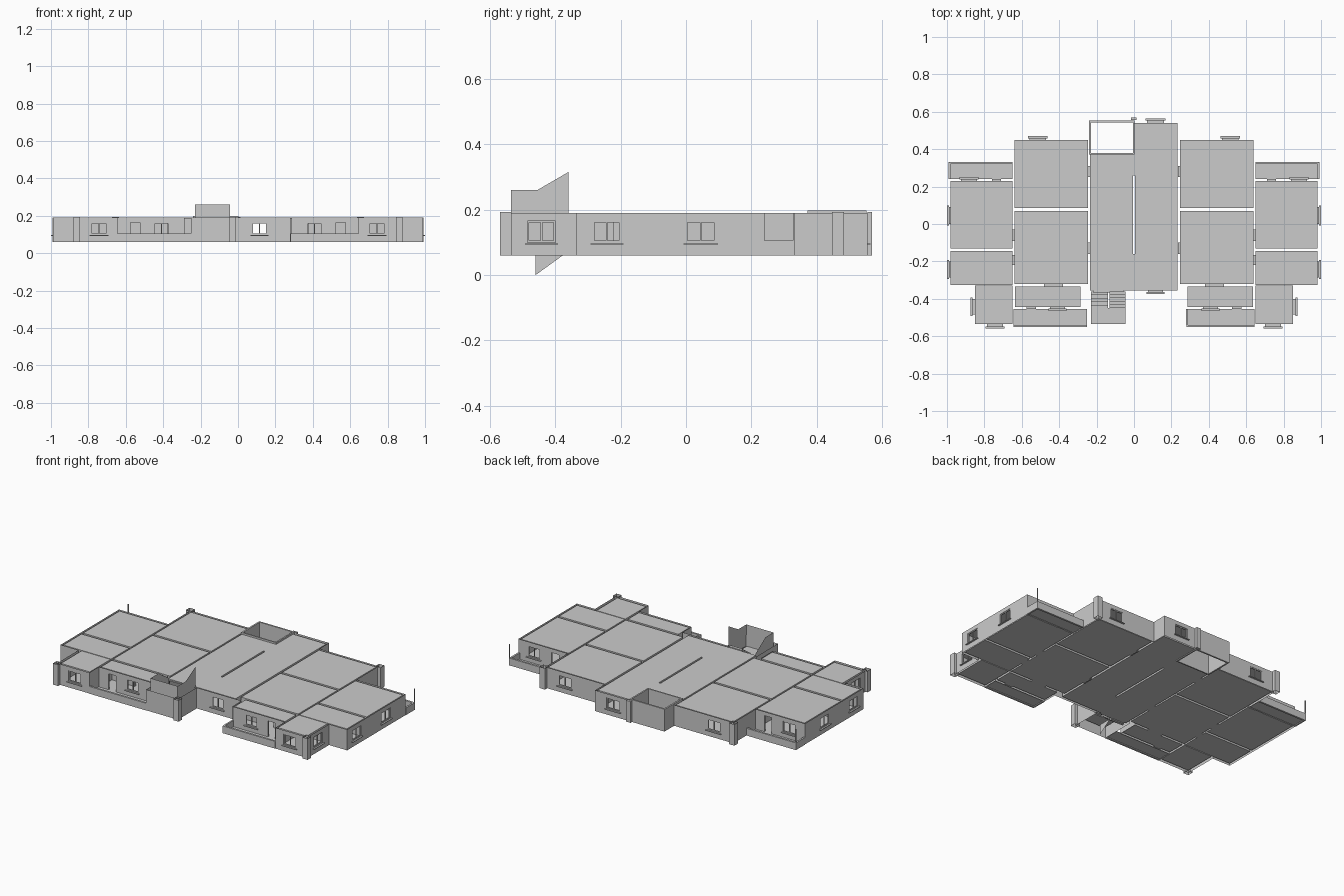
import bpy, bmesh

if "Cube" in bpy.data.objects:
    bpy.data.objects.remove(bpy.data.objects["Cube"])

Z0, FL, CE, TOP = 0.06, 0.065, 0.187, 0.19   # base, floor, roof sheet, wall top
parts = {}


def bm_of(name):
    return parts.setdefault(name, bmesh.new())


def face(name, pts):
    bm = bm_of(name)
    bm.faces.new([bm.verts.new(p) for p in pts])


def box(name, x0, x1, y0, y1, z0, z1):
    bm = bm_of(name)
    v = [bm.verts.new((x, y, z)) for z in (z0, z1)
         for x, y in ((x0, y0), (x1, y0), (x1, y1), (x0, y1))]
    for f in ((3, 2, 1, 0), (4, 5, 6, 7), (0, 1, 5, 4), (1, 2, 6, 5), (2, 3, 7, 6), (3, 0, 4, 7)):
        bm.faces.new([v[i] for i in f])


def sheet(name, r, holes, place):
    """Rectangle (a0,a1,b0,b1) with rectangular holes, mapped to 3D by place."""
    def cuts(lo, hi, k):
        return sorted({lo, hi} | {h[i] for h in holes for i in (k, k + 1) if lo < h[i] < hi})
    A, B = cuts(r[0], r[1], 0), cuts(r[2], r[3], 2)
    for a, a2 in zip(A, A[1:]):
        for b, b2 in zip(B, B[1:]):
            m, n = (a + a2) / 2, (b + b2) / 2
            if not any(h[0] < m < h[1] and h[2] < n < h[3] for h in holes):
                face(name, [place(a, b), place(a2, b), place(a2, b2), place(a, b2)])


openings = []   # (axis, plane, from, to, z0, z1)


def wall(name, axis, c, a0, a1, z0=Z0, z1=TOP):
    a0, a1 = sorted((a0, a1))
    holes = [o[2:] for o in openings if o[0] == axis and abs(o[1] - c) < 0.022
             and o[2] > a0 and o[3] < a1]
    sheet(name, (a0, a1, z0, z1), holes,
          (lambda a, z: (c, a, z)) if axis == 'x' else (lambda a, z: (a, c, z)))


def bar(name, axis, c, d, a0, a1, z0, z1):
    if axis == 'x':
        box(name, c - d, c + d, a0, a1, z0, z1)
    else:
        box(name, a0, a1, c - d, c + d, z0, z1)


def opening(axis, c, a0, a1, z0, z1, d, out=0):
    """Hole with reveal; out = +-1 adds a window frame with sill on that side."""
    a0, a1 = sorted((a0, a1))
    openings.append((axis, c, a0, a1, z0, z1))
    put = (lambda a, e, z: (c + e, a, z)) if axis == 'x' else (lambda a, e, z: (a, c + e, z))
    loop = [(a0, z0), (a1, z0), (a1, z1), (a0, z1)]
    for (p, q), (r, s) in zip(loop, loop[1:] + loop[:1]):
        face("opening_reveals", [put(p, -d, q), put(r, -d, s), put(r, d, s), put(p, d, q)])
    if not out:
        return
    t, m = 0.005, (a0 + a1) / 2
    for b0, b1 in ((a0, a0 + t), (m - t / 2, m + t / 2), (a1 - t, a1)):
        bar("window_frames", axis, c, 0.003, b0, b1, z0, z1)
    for y0, y1 in ((z0, z0 + t), (z1 - t, z1)):
        bar("window_frames", axis, c, 0.003, a0, a1, y0, y1)
    bar("window_sills", axis, c + out * (d + 0.004), 0.006, a0 - 0.008, a1 + 0.008, z0 - 0.007, z0 - 0.003)


# Windows and doors
W0, W1, DR = 0.10, 0.165, 0.165
for s in (-1, 1):
    opening('x', s * 0.985, 0.0, 0.09, W0, W1, 0.005, s)
    opening('x', s * 0.985, -0.285, -0.20, W0, W1, 0.005, s)
    opening('x', s * 0.857, -0.485, -0.40, W0, W1, 0.008, s)
    opening('y', -0.5425, s * 0.70, s * 0.785, W0, W1, 0.0075, -1)
    opening('y', -0.45, s * 0.37, s * 0.45, W0, W1, 0.005, -1)
    opening('y', -0.45, s * 0.525, s * 0.575, FL, DR, 0.005)
    opening('y', 0.235, s * 0.84, s * 0.925, W0, W1, 0.005, 1)
    opening('y', 0.235, s * 0.71, s * 0.76, FL, DR, 0.005)
    opening('y', 0.455, s * 0.47, s * 0.56, W0, W1, 0.005, 1)
    # inner doors
    opening('x', s * 0.24, 0.25, 0.31, FL, DR, 0.006)
    opening('x', s * 0.24, -0.16, -0.10, FL, DR, 0.006)
    opening('x', s * 0.645, -0.09, -0.03, FL, DR, 0.005)
    opening('x', s * 0.645, -0.22, -0.165, FL, DR, 0.005)
    opening('y', -0.3275, s * 0.38, s * 0.48, FL, DR, 0.0075)
opening('y', 0.5475, 0.07, 0.16, W0, W1, 0.0075, 1)
opening('y', -0.36, 0.075, 0.155, W0, W1, 0.005, -1)
opening('y', -0.36, -0.22, -0.055, FL, 0.18, 0.005)


def flat(name, x0, x1, y0, y1, z, holes=()):
    sheet(name, (x0, x1, y0, y1), holes, lambda a, b: (a, b, z))


# Rooms as thin shells, mirrored left and right
rooms = [(0.65, 0.98, -0.13, 0.23), (0.65, 0.98, -0.325, -0.145), (0.245, 0.64, 0.085, 0.45),
         (0.245, 0.64, -0.32, 0.07), (0.65, 0.85, -0.535, -0.33), (0.287, 0.637, -0.445, -0.335)]
for s in (-1, 1):
    for x0, x1, y0, y1 in rooms:
        x0, x1 = sorted((s * x0, s * x1))
        flat("roof_slabs", x0, x1, y0, y1, CE)
        flat("floor_slabs", x0, x1, y0, y1, FL)
        for x in (x0, x1):
            wall("room_walls", 'x', x, y0, y1, FL, CE)
        for y in (y0, y1):
            wall("room_walls", 'y', y, x0, x1, FL, CE)

# Central hall with light shaft and partition slot
slot = (-0.006, 0.006, -0.16, 0.26)
for name, z in (("roof_slabs", CE), ("floor_slabs", FL)):
    flat(name, -0.235, 0.232, -0.355, 0.54, z, [(-0.24, 0.0, 0.378, 0.55), slot])
for x, y0, y1 in ((-0.235, -0.355, 0.378), (0.232, -0.355, 0.54), (0, 0.378, 0.54), (-0.006, -0.16, 0.26), (0.006, -0.16, 0.26)):
    wall("room_walls", 'x', x, y0, y1, FL, CE)
for y, x0, x1 in ((0.378, -0.235, 0), (0.54, 0, 0.232), (-0.355, -0.235, 0.232), (-0.16, -0.006, 0.006), (0.26, -0.006, 0.006)):
    wall("room_walls", 'y', y, x0, x1, FL, CE)
# Shaft lining, slightly above the roof
for r in ((-0.24, -0.23, 0.372, 0.553), (-0.006, 0.003, 0.372, 0.553),
          (-0.23, -0.006, 0.372, 0.38), (-0.23, -0.006, 0.543, 0.553)):
    box("shaft_lining", *r, Z0, 0.198)

# Outer walls
wall("outer_walls", 'y', 0.555, -0.24, 0.24)
for s in (-1, 1):
    for axis, c, a0, a1 in (('x', .24, .46, .555), ('y', .46, .24, .65), ('x', .65, .24, .46),
                            ('y', .24, .65, .99), ('x', .99, -.337, .24), ('y', -.337, .865, .99),
                            ('x', .865, -.55, -.337), ('y', -.55, .643, .865),
                            ('y', -.455, .285, .643), ('x', .643, -.55, -.455)):
        wall("outer_walls", axis, c * s if axis == 'x' else c,
             a0 if axis == 'x' else a0 * s, a1 if axis == 'x' else a1 * s)
wall("outer_walls", 'x', 0.28, -0.455, -0.365)
wall("outer_walls", 'y', -0.365, -0.03, 0.28)
wall("outer_walls", 'x', -0.03, -0.55, -0.365)
wall("outer_walls", 'y', -0.55, -0.25, -0.03)
wall("outer_walls", 'x', -0.25, -0.55, -0.335)
wall("outer_walls", 'x', -0.283, -0.455, -0.335)

# Balconies: floors, parapets, corner posts
P = 0.105
for s in (-1, 1):
    def sbox(name, x0, x1, *rest):
        box(name, *sorted((s * x0, s * x1)), *rest)
    sbox("balcony_parapet", 0.65, 0.992, 0.32, 0.332, Z0, P)
    sbox("balcony_parapet", 0.981, 0.992, 0.24, 0.32, Z0, P)
    sbox("balcony_post", 0.987, 0.992, 0.327, 0.332, P, TOP)
    flat("balcony_floors", *sorted((s * 0.65, s * 0.981)), 0.24, 0.32, FL)
    sbox("balcony_parapet", 0.25 if s < 0 else 0.28, 0.643, -0.552, -0.54, Z0, P)
    flat("balcony_floors", *sorted((s * (0.25 if s < 0 else 0.285), s * 0.643)), -0.54, -0.455, FL)
box("balcony_parapet", 0.278, 0.288, -0.54, -0.455, Z0, P)

# Corner piers and the rear downpipe
for x, y in ((-0.655, 0.465), (0.655, 0.465), (-0.862, -0.552), (0.862, -0.552), (-0.03, -0.552)):
    for axis, c, a in (('x', x, y), ('y', y, x)):
        for e in (-0.018, 0.018):
            wall("corner_piers", axis, c + e, a - 0.018, a + 0.018, Z0, 0.193)
box("rear_downpipe", -0.016, 0.014, 0.555, 0.57, Z0, 0.193)

# Dog-leg stair: two flights, landing, sloping enclosure
N, yl, yt, zl = 5, -0.45, -0.36, 0.125
for i in range(N):
    y0, y1 = yl + (yt - yl) * i / N, yl + (yt - yl) * (i + 1) / N
    step = (zl - Z0) / N
    up = zl + step * (i + 1)
    down = zl - step * i
    box("stair_treads", -0.13, -0.045, y0, y1, up - 0.02, up)
    box("stair_treads", -0.23, -0.14, y0, y1, down - step, down)
box("stair_landing", -0.23, -0.045, -0.535, yl, zl - 0.012, zl)
wall("stair_enclosure", 'y', -0.535, -0.23, -0.042, zl, 0.26)
face("stair_enclosure", [(-0.23, y, z) for y, z in
     ((-.535, zl), (-.535, .26), (-.455, .26), (yt, .195), (yt, FL), (yl, zl))])
face("stair_enclosure", [(-0.042, y, z) for y, z in
     ((-.535, zl), (-.535, .26), (-.455, .26), (yt, .315), (yt, TOP), (yl, zl))])
face("stair_lower_panel", [(-0.135, y, z) for y, z in ((-.46, 0), (-.46, FL), (-.37, FL))])

# Turn the collected parts into objects
for name, bm in parts.items():
    bmesh.ops.remove_doubles(bm, verts=bm.verts, dist=1e-5)
    me = bpy.data.meshes.new(name)
    bm.to_mesh(me)
    bm.free()
    bpy.context.collection.objects.link(bpy.data.objects.new(name, me))
